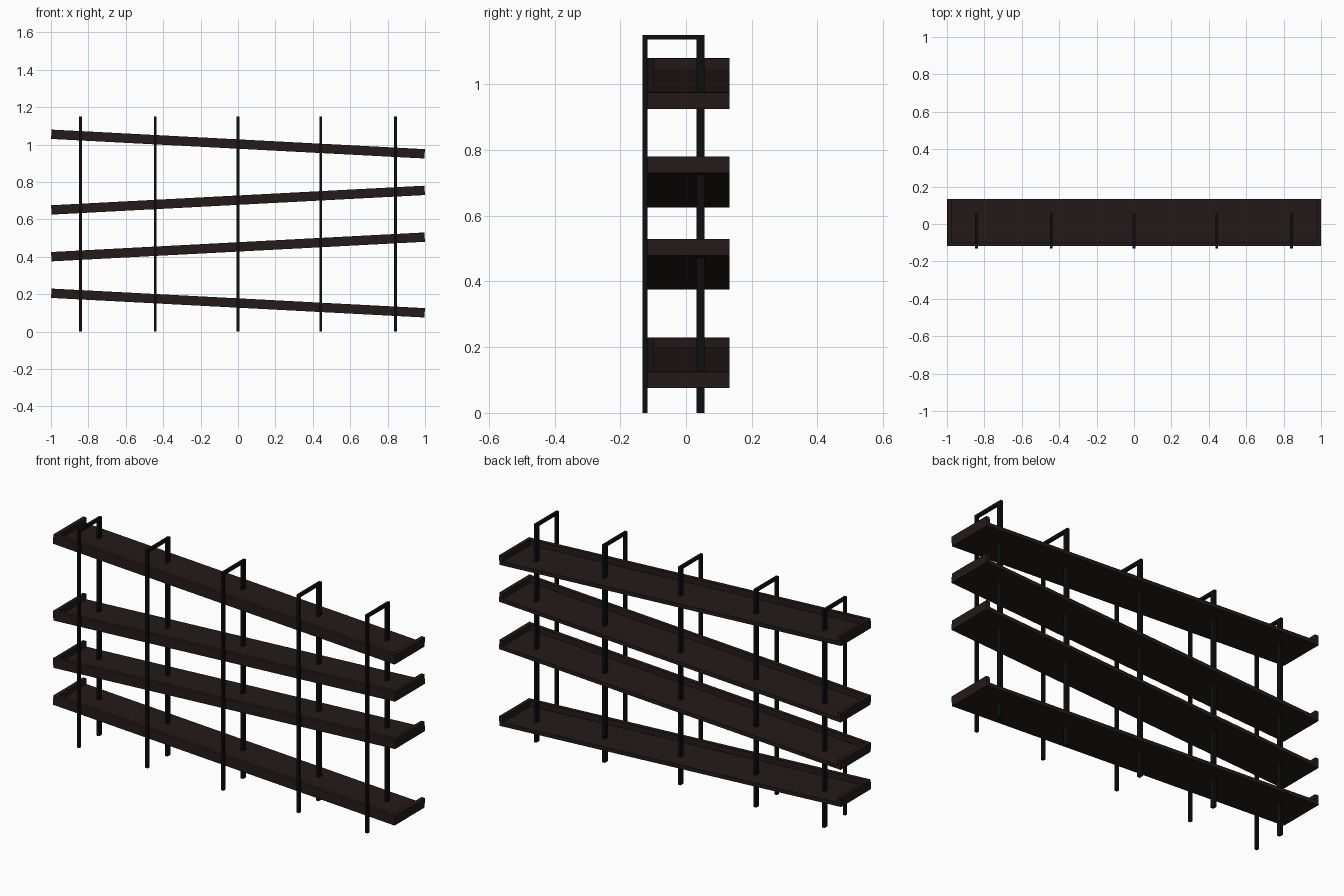
import bpy, bmesh, math
from mathutils import Matrix

if "Cube" in bpy.data.objects:
    bpy.data.objects.remove(bpy.data.objects["Cube"])


def material(name, rgb):
    m = bpy.data.materials.new(name)
    m.diffuse_color = (*rgb, 1)
    m.use_nodes = True
    m.node_tree.nodes["Principled BSDF"].inputs["Base Color"].default_value = m.diffuse_color
    return m


wood = material("dark_wood", (0.017, 0.0105, 0.009))
metal = material("black_metal", (0.004, 0.0045, 0.0045))


def add_object(name, bm, mat):
    bmesh.ops.recalc_face_normals(bm, faces=bm.faces)
    me = bpy.data.meshes.new(name)
    bm.to_mesh(me)
    bm.free()
    me.materials.append(mat)
    ob = bpy.data.objects.new(name, me)
    bpy.context.collection.objects.link(ob)
    return ob


def board(name, lo, hi, placement):
    bm = bmesh.new()
    size = [b - a for a, b in zip(lo, hi)]
    mid = [(a + b) / 2 for a, b in zip(lo, hi)]
    bmesh.ops.create_cube(bm, size=1, matrix=Matrix.Translation(mid) @ Matrix.Diagonal((*size, 1)))
    add_object(name, bm, wood).matrix_world = placement


# Tilted shelves: floor with a raised lip at the front and both ends, open at the back
L, F, B, T, H = 0.9995, -0.117, 0.133, 0.02, 0.025
shelves = [("bottom", 0.1525, 3), ("lower", 0.4525, -3), ("upper", 0.7025, -3), ("top", 1.0025, 3)]
for name, z, tilt in shelves:
    place = Matrix.Translation((0, 0, z)) @ Matrix.Rotation(math.radians(tilt), 4, 'Y')
    board(name + "_shelf_floor", (-L + T, F + T, -H), (L - T, B, -H + T), place)
    board(name + "_shelf_front_lip", (-L + T, F, -H), (L - T, F + T, H), place)
    board(name + "_shelf_left_end", (-L, F, -H), (-L + T, B, H), place)
    board(name + "_shelf_right_end", (L - T, F, -H), (L, B, H), place)

# Metal hoops: thin front upright, top bar and wider back upright
profile = [(-0.132, 0), (-0.117, 0), (-0.117, 1.136), (0.032, 1.136),
           (0.032, 0), (0.057, 0), (0.057, 1.151), (-0.132, 1.151)]
W = 0.015
for i, x in enumerate((-0.842, -0.442, 0, 0.442, 0.842)):
    bm = bmesh.new()
    face = bm.faces.new([bm.verts.new((x - W / 2, y, z)) for y, z in profile])
    ext = bmesh.ops.extrude_face_region(bm, geom=[face], use_keep_orig=True)
    bmesh.ops.translate(bm, vec=(W, 0, 0),
                        verts=[g for g in ext["geom"] if isinstance(g, bmesh.types.BMVert)])
    add_object(f"upright_frame_{i + 1}", bm, metal)
